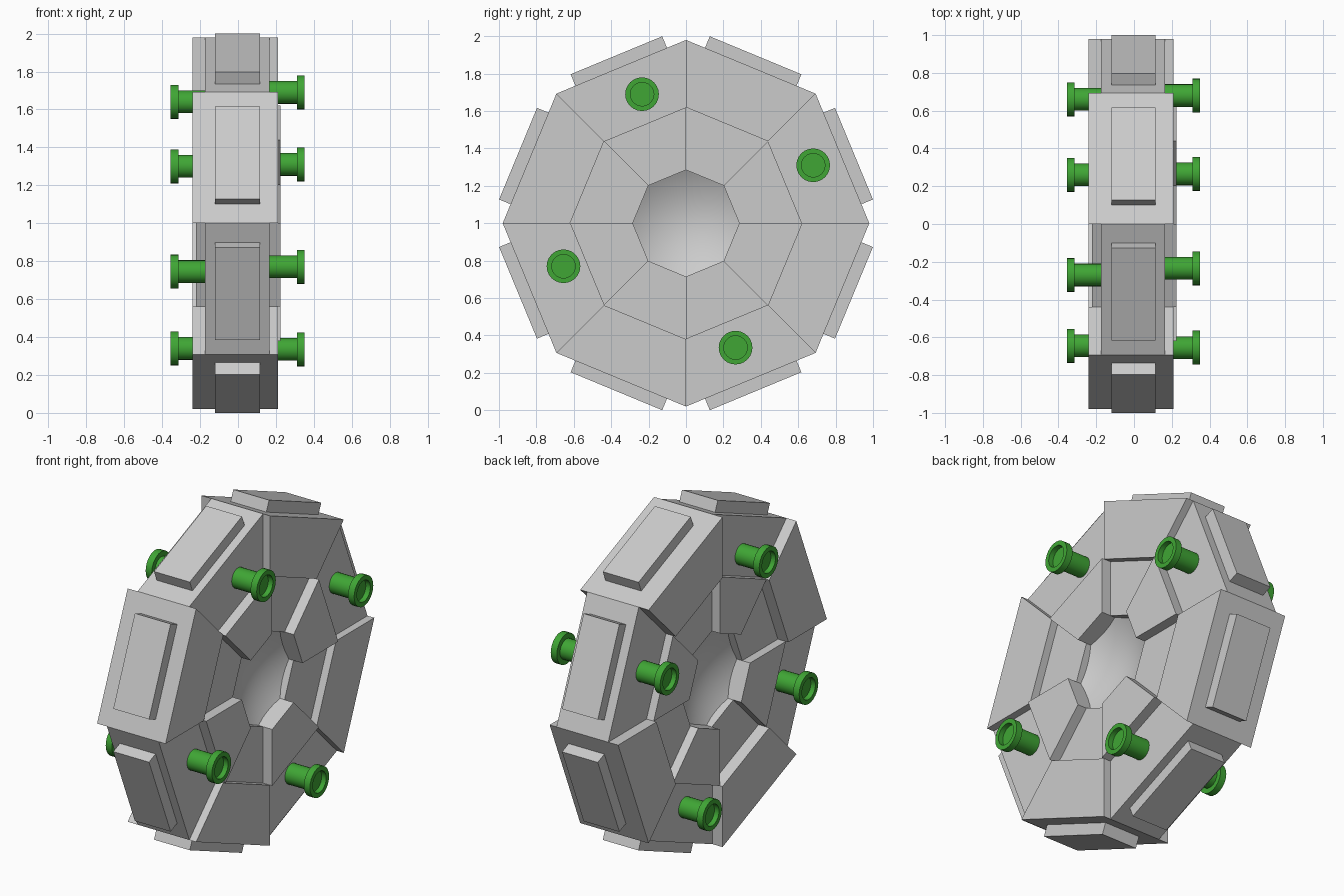
import bpy, bmesh, math
from mathutils import Vector

if "Cube" in bpy.data.objects:
    bpy.data.objects.remove(bpy.data.objects["Cube"])

CZ = 1.0  # wheel axle height, axle runs along x


def finish(name, bm, mat=None, smooth=False):
    bmesh.ops.recalc_face_normals(bm, faces=bm.faces[:])
    me = bpy.data.meshes.new(name)
    bm.to_mesh(me)
    bm.free()
    ob = bpy.data.objects.new(name, me)
    bpy.context.collection.objects.link(ob)
    if mat:
        me.materials.append(mat)
    if smooth:
        bpy.ops.object.select_all(action='DESELECT')
        bpy.context.view_layer.objects.active = ob
        ob.select_set(True)
        bpy.ops.object.shade_smooth_by_angle(angle=math.radians(40))
    return ob


def polar(x, r, deg):
    a = math.radians(deg)
    return Vector((x, r * math.cos(a), CZ + r * math.sin(a)))


def hexa(bm, low, high):
    """Solid from two matching quads."""
    a = [bm.verts.new(p) for p in low]
    b = [bm.verts.new(p) for p in high]
    bm.faces.new(a)
    bm.faces.new(b)
    for i in range(4):
        j = (i + 1) % 4
        bm.faces.new((a[i], a[j], b[j], b[i]))


def lathe(name, profile, y, z, sides, mat=None):
    """Spin (x, radius) points about an x-parallel axis through y, z."""
    bm = bmesh.new()
    rings = []
    for x, r in profile:
        if r == 0:
            rings.append([bm.verts.new((x, y, z))])
        else:
            rings.append([bm.verts.new((x, y + r * math.cos(t), z + r * math.sin(t)))
                          for t in (2 * math.pi * i / sides for i in range(sides))])
    for a, b in zip(rings, rings[1:]):
        for i in range(sides):
            j = (i + 1) % sides
            if len(a) == 1:
                bm.faces.new((a[0], b[i], b[j]))
            elif len(b) == 1:
                bm.faces.new((a[i], a[j], b[0]))
            else:
                bm.faces.new((a[i], a[j], b[j], b[i]))
    return finish(name, bm, mat, True)


# Two rings of eight sectors with alternating thickness
def ring(name, r0, r1, even, odd):
    bm = bmesh.new()
    for k in range(8):
        spots = [(r0, 45 * k), (r1, 45 * k), (r1, 45 * k + 45), (r0, 45 * k + 45)]
        x0, x1 = odd if k % 2 else even
        hexa(bm, [polar(x0, r, d) for r, d in spots], [polar(x1, r, d) for r, d in spots])
    finish(name, bm)


ring("outer_ring", 0.62, 0.98, (-0.175, 0.165), (-0.24, 0.21))
ring("inner_ring", 0.285, 0.62, (-0.222, 0.225), (-0.17, 0.165))

# Tread pads on the rim
bm = bmesh.new()
for k in range(8):
    a = math.radians(45 * k + 22.5)
    out = Vector((0, math.cos(a), math.sin(a)))
    tan = Vector((0, -math.sin(a), math.cos(a)))

    def quad(r):
        return [Vector((x, 0, CZ)) + out * r + tan * t
                for x, t in ((-0.12, -0.265), (0.115, -0.265), (0.115, 0.265), (-0.12, 0.265))]
    hexa(bm, quad(0.88), quad(0.972))
finish("tread_pads", bm)

# Hub with a smooth concave dish on both faces
dish = [(0.05 + 0.10 * (i / 8) ** 2, 0.31 * i / 8) for i in range(9)]
lathe("hub_dish", dish + [(-x, r) for x, r in reversed(dish)], 0, CZ, 32)

# Green studs on the thin sectors of both faces
green = bpy.data.materials.new("stud_green")
green.diffuse_color = (0.05, 0.38, 0.035, 1)
green.use_nodes = True
green.node_tree.nodes["Principled BSDF"].inputs["Base Color"].default_value = green.diffuse_color
stud = [(0.10, 0), (0.10, 0.06), (0.31, 0.06), (0.31, 0.09), (0.35, 0.09),
        (0.35, 0.063), (0.32, 0.063), (0.32, 0)]
right = [(-0.235, 0.69), (0.68, 0.31), (0.265, -0.665), (-0.655, -0.23)]
left = [(-0.27, 0.64), (0.66, 0.30), (0.26, -0.66), (-0.645, -0.255)]
for side, sign, spots in (("right", 1, right), ("left", -1, left)):
    for i, (y, z) in enumerate(spots):
        shift = 0 if sign > 0 else -0.005
        lathe(f"{side}_stud_{i + 1}", [(sign * x + shift, r) for x, r in stud], y, CZ + z, 24, green)
